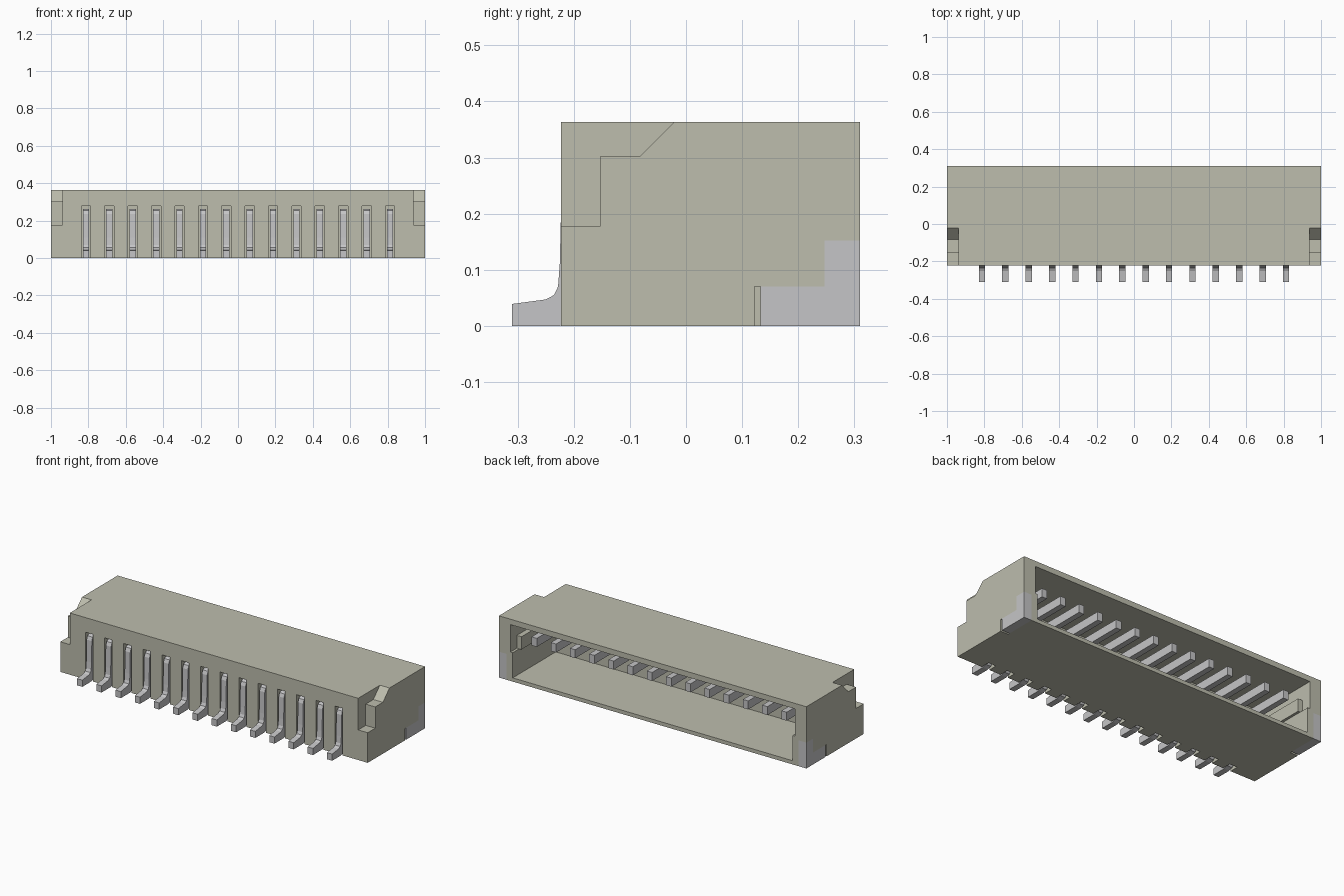
import bpy, bmesh

cube = bpy.data.objects.get("Cube")
if cube:
    bpy.data.objects.remove(cube, do_unlink=True)


def material(name, color):
    m = bpy.data.materials.new(name)
    m.use_nodes = True
    m.diffuse_color = color
    m.node_tree.nodes["Principled BSDF"].inputs["Base Color"].default_value = color
    return m


beige = material("beige plastic", (0.51, 0.51, 0.42, 1))
metal = material("grey metal", (0.56, 0.56, 0.57, 1))


def prism(bm, profile, axis, start, end):
    """Extrude a closed profile along x (profile is y, z) or y (profile is x, z)."""
    def place(a, b, t):
        return (t, a, b) if axis == "x" else (a, t, b)
    rings = [[bm.verts.new(place(a, b, t)) for a, b in profile] for t in (start, end)]
    bm.faces.new(rings[0])
    bm.faces.new(rings[1][::-1])
    n = len(profile)
    for i in range(n):
        j = (i + 1) % n
        bm.faces.new((rings[0][j], rings[0][i], rings[1][i], rings[1][j]))


def rect(a0, a1, b0, b1):
    return [(a0, b0), (a1, b0), (a1, b1), (a0, b1)]


def finish(bm, name, mat):
    bmesh.ops.recalc_face_normals(bm, faces=bm.faces)
    mesh = bpy.data.meshes.new(name)
    bm.to_mesh(mesh)
    bm.free()
    mesh.materials.append(mat)
    ob = bpy.data.objects.new(name, mesh)
    bpy.context.collection.objects.link(ob)
    return ob


PINS, PITCH = 14, 0.125
pin_x = [(i - (PINS - 1) / 2) * PITCH for i in range(PINS)]

# Housing block
bm = bmesh.new()
prism(bm, rect(-0.223, 0.31, 0, 0.363), "x", -1, 1)
housing = finish(bm, "housing", beige)

# Cutters: rear cavity, front grooves, corner notches, clip recesses
bm = bmesh.new()
cavity = [(-0.91, 0.022), (0.91, 0.022), (0.91, 0.17), (0.925, 0.17),
          (0.925, 0.331), (-0.925, 0.331), (-0.925, 0.17), (-0.91, 0.17)]
prism(bm, cavity, "y", -0.09, 0.4)
for x in pin_x:
    prism(bm, rect(x - 0.025, x + 0.025, -0.1, 0.277), "y", -0.3, -0.17)
notch = [(-0.3, 0.177), (-0.153, 0.177), (-0.153, 0.302), (-0.082, 0.302),
         (-0.021, 0.363), (-0.021, 0.45), (-0.3, 0.45)]
recess = [(0.122, -0.1), (0.4, -0.1), (0.4, 0.152), (0.247, 0.152),
          (0.247, 0.07), (0.122, 0.07)]
for s in (-1, 1):
    prism(bm, notch, "x", s * 0.938, s * 1.1)
    prism(bm, recess, "x", s * 0.95, s * 1.1)
cutter = finish(bm, "housing_cutter", beige)
cutter.hide_render = True

mod = housing.modifiers.new("cuts", "BOOLEAN")
mod.operation = "DIFFERENCE"
mod.solver = "EXACT"
mod.object = cutter
bpy.context.view_layer.objects.active = housing
bpy.ops.object.modifier_apply(modifier=mod.name)
bpy.data.objects.remove(cutter, do_unlink=True)

# Guide rails and metal clips on both ends
clip = [(0.133, 0), (0.31, 0), (0.31, 0.152), (0.247, 0.152), (0.247, 0.07), (0.133, 0.07)]
for s, side in ((1, "left"), (-1, "right")):
    bm = bmesh.new()
    prism(bm, rect(-0.095, 0.25, 0.17, 0.245), "x", s * 0.895, s * 0.93)
    finish(bm, side + "_guide_rail", beige)
    bm = bmesh.new()
    prism(bm, clip, "x", s * 0.95, s)
    finish(bm, side + "_clip", metal)

# Bent pins: foot, upright in the groove, and contact inside the cavity
pin = [(-0.31, 0), (-0.225, 0), (-0.2, 0.008), (-0.186, 0.028), (-0.182, 0.06),
       (-0.18, 0.212), (0.25, 0.212), (0.25, 0.262), (-0.2, 0.262), (-0.214, 0.255),
       (-0.222, 0.235), (-0.225, 0.11), (-0.228, 0.07), (-0.235, 0.055),
       (-0.25, 0.047), (-0.31, 0.039)]
for i, x in enumerate(pin_x):
    bm = bmesh.new()
    prism(bm, pin, "x", x - 0.017, x + 0.017)
    finish(bm, f"pin_{i + 1}", metal)
